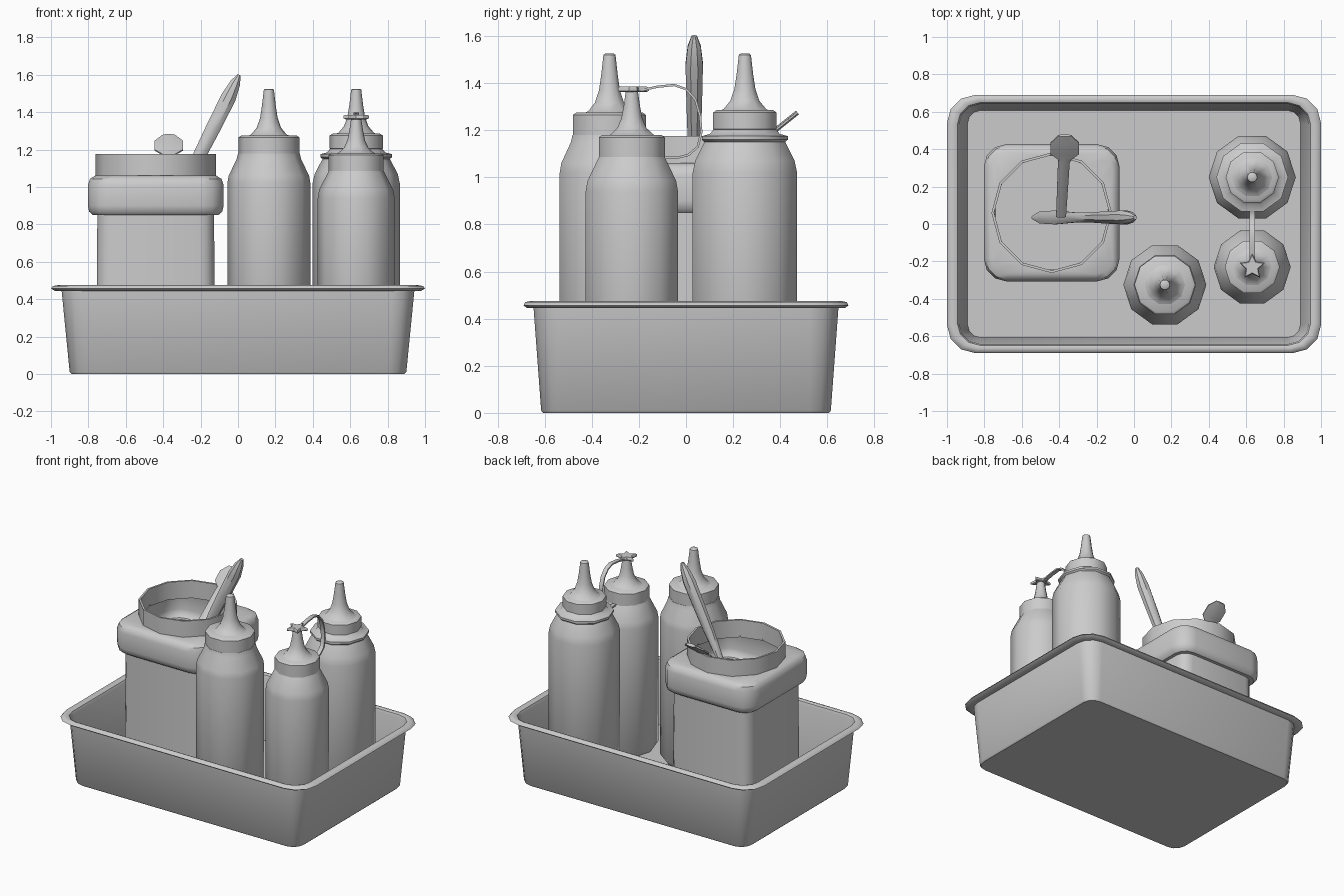
import bpy, bmesh
from math import sin, cos, pi, radians
from mathutils import Vector

default = bpy.data.objects.get("Cube")
if default:
    bpy.data.objects.remove(default, do_unlink=True)

# One plain grey for everything
GREY = (0.6, 0.6, 0.6, 1)
grey = bpy.data.materials.new("plain_grey")
grey.use_nodes = True
grey.diffuse_color = GREY
grey.node_tree.nodes["Principled BSDF"].inputs["Base Color"].default_value = GREY


def loft(name, rings, cap_start=True, cap_end=True, closed=False, angle=40):
    """Skin a list of equal-length vertex rings into one object."""
    bm = bmesh.new()
    loops = [[bm.verts.new(p) for p in ring] for ring in rings]
    pairs = list(zip(loops, loops[1:]))
    if closed:
        pairs.append((loops[-1], loops[0]))
    for a, b in pairs:
        for i in range(len(a)):
            j = (i + 1) % len(a)
            bm.faces.new((a[i], a[j], b[j], b[i]))
    if cap_start and not closed:
        bm.faces.new(loops[0][::-1])
    if cap_end and not closed:
        bm.faces.new(loops[-1])
    bmesh.ops.recalc_face_normals(bm, faces=bm.faces)
    mesh = bpy.data.meshes.new(name)
    bm.to_mesh(mesh)
    bm.free()
    mesh.materials.append(grey)
    obj = bpy.data.objects.new(name, mesh)
    bpy.context.collection.objects.link(obj)
    bpy.ops.object.select_all(action="DESELECT")
    obj.select_set(True)
    bpy.context.view_layer.objects.active = obj
    bpy.ops.object.shade_smooth_by_angle(angle=radians(angle))
    return obj


def circle(cx, cy, r, z, n=10, shift=0.0):
    return [(cx + r * cos(2 * pi * (i + shift) / n),
             cy + r * sin(2 * pi * (i + shift) / n), z) for i in range(n)]


def rounded_rect(cx, cy, hx, hy, r, z, seg=3):
    ring = []
    for k, (sx, sy) in enumerate([(1, 1), (-1, 1), (-1, -1), (1, -1)]):
        for i in range(seg + 1):
            a = pi / 2 * (k + i / seg)
            ring.append((cx + sx * (hx - r) + r * cos(a),
                         cy + sy * (hy - r) + r * sin(a), z))
    return ring


def lathe(name, cx, cy, profile, n=10, **kw):
    return loft(name, [circle(cx, cy, r, z, n) for r, z in profile], **kw)


def sweep(name, path, side, n=8, shift=0.5):
    """Sweep an oval of changing width and thickness along (point, width, thickness)."""
    side = Vector(side)
    pts = [Vector(p[0]) for p in path]
    rings = []
    for i, (_, w, t) in enumerate(path):
        tangent = pts[min(i + 1, len(pts) - 1)] - pts[max(i - 1, 0)]
        up = tangent.cross(side).normalized()
        rings.append([pts[i] + side * (w / 2 * cos(2 * pi * (k + shift) / n))
                      + up * (t / 2 * sin(2 * pi * (k + shift) / n)) for k in range(n)])
    return loft(name, rings)


# Tray: tapered walls, rolled rim, inner walls and floor
tray_profile = [(0.89, 0.00, 0.08), (0.90, 0.01, 0.09), (0.943, 0.445, 0.12),
                (0.98, 0.445, 0.14), (1.0, 0.457, 0.15), (0.99, 0.47, 0.15),
                (0.965, 0.475, 0.13), (0.945, 0.468, 0.12), (0.935, 0.45, 0.11),
                (0.89, 0.02, 0.07)]
loft("tray", [rounded_rect(0, 0, h, h * 0.86 - 0.168 if h < 0 else 0.69 - (1 - h) * 0.75, r, z)
              for h, z, r in tray_profile])


# Squeeze bottles: body, screw cap and tapered nozzle
def bottle(name, cx, cy, body, cap, nozzle):
    lathe(name + "_body", cx, cy, body)
    r, z0, z1 = cap
    lathe(name + "_cap", cx, cy,
          [(r - 0.01, z0), (r, z0 + 0.005), (r, z1 - 0.01), (r - 0.015, z1)])
    lathe(name + "_nozzle", cx, cy, nozzle)


def nozzle_profile(z0, z1):
    h = z1 - z0
    return [(r, z0 + h * f) for r, f in
            [(0.13, 0), (0.095, 0.06), (0.065, 0.2), (0.047, 0.4),
             (0.037, 0.65), (0.027, 0.98), (0.02, 1)]]


bottle("front_bottle", 0.165, -0.325,
       [(0.2, 0.02), (0.222, 0.05), (0.222, 1.02), (0.215, 1.06), (0.172, 1.15), (0.165, 1.18)],
       (0.163, 1.17, 1.275), nozzle_profile(1.265, 1.525))
bottle("back_bottle", 0.632, 0.25,
       [(0.21, 0.02), (0.233, 0.05), (0.233, 1.02), (0.222, 1.07), (0.18, 1.15),
        (0.192, 1.16), (0.192, 1.175), (0.155, 1.185), (0.135, 1.21)],
       (0.142, 1.2, 1.285), nozzle_profile(1.275, 1.525))
bottle("small_bottle", 0.632, -0.23,
       [(0.185, 0.02), (0.206, 0.05), (0.206, 0.94), (0.198, 0.985), (0.155, 1.07), (0.145, 1.09)],
       (0.147, 1.08, 1.18), nozzle_profile(1.17, 1.37))

# Star stopper with its strap looping back to the small cap
loft("star_stopper",
     [[(0.632 + f * r * cos(a), -0.23 + f * r * sin(a), z)
       for a, r in ((pi / 2 + i * pi / 5, 0.036 if i % 2 else 0.072) for i in range(10))]
      for f, z in [(0.85, 1.362), (1, 1.367), (1, 1.38), (0.85, 1.386)]])
strap = [(-0.19, 1.37), (-0.12, 1.385), (-0.05, 1.392), (0.0, 1.375), (0.04, 1.33),
         (0.06, 1.26), (0.065, 1.19), (0.05, 1.13), (0.01, 1.095), (-0.04, 1.083), (-0.1, 1.083)]
sweep("stopper_strap", [((0.632, y, z), 0.042, 0.014) for y, z in strap], (1, 0, 0), n=4)

# Square jar: straight body, bulging collar, round opening, hollow inside
JX, JY = -0.44, 0.06
jar_profile = [(0.30, 0.02, 0.07), (0.318, 0.04, 0.08), (0.312, 0.85, 0.08),
               (0.335, 0.85, 0.09), (0.356, 0.868, 0.11), (0.363, 0.90, 0.12),
               (0.363, 1.01, 0.12), (0.352, 1.043, 0.11), (0.325, 1.06, 0.09)]
rings = [rounded_rect(JX, JY, h, h * 1.01, r, z) for h, z, r in jar_profile]
rings.append(circle(JX, JY, 0.31, 1.06, n=16, shift=0.5))
loft("jar_body", rings, cap_end=False)
lathe("jar_neck", JX, JY, [(0.322, 1.05), (0.322, 1.175), (0.308, 1.175), (0.308, 1.05)],
      n=12, closed=True)

# Spreader leaning in the jar with a rounded handle
sweep("spreader", [((-0.54, 0.035, 0.5), 0.02, 0.02), ((-0.50, 0.035, 0.58), 0.07, 0.03),
                   ((-0.42, 0.035, 0.74), 0.08, 0.03), ((-0.30, 0.035, 0.98), 0.055, 0.04),
                   ((-0.21, 0.035, 1.16), 0.06, 0.075), ((-0.13, 0.035, 1.32), 0.072, 0.085),
                   ((-0.05, 0.035, 1.48), 0.08, 0.088), ((-0.015, 0.035, 1.555), 0.06, 0.06),
                   ((0.006, 0.035, 1.6), 0.025, 0.02)], (0, 1, 0))

# Flat spoon with an eight-sided end resting on the jar lip
spoon = [(0.04, -0.39, 0.055), (0.33, -0.375, 0.065), (0.345, -0.37, 0.07),
         (0.375, -0.37, 0.155), (0.435, -0.37, 0.155), (0.473, -0.37, 0.07)]
sweep("spoon", [((x, y, 1.225 + (y - 0.41) * 0.8), w * 1.05, 0.022) for y, x, w in spoon],
      (1, 0, 0))
